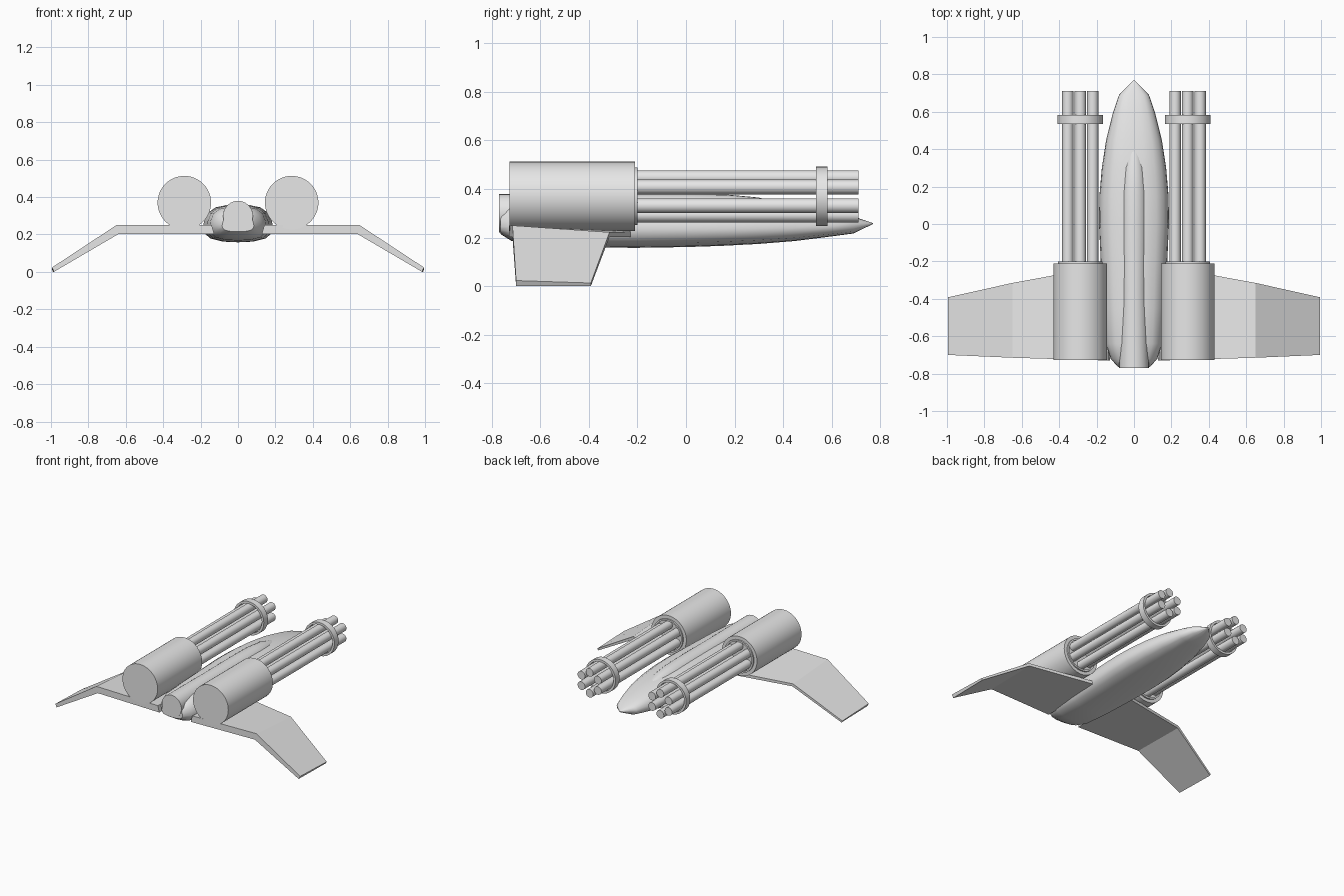
import bpy, bmesh, math
from mathutils import Matrix

if "Cube" in bpy.data.objects:
    bpy.data.objects.remove(bpy.data.objects["Cube"])

hull_grey = bpy.data.materials.new("hull_grey")
hull_grey.diffuse_color = (0.8, 0.8, 0.8, 1)
hull_grey.use_nodes = True
hull_grey.node_tree.nodes["Principled BSDF"].inputs["Base Color"].default_value = hull_grey.diffuse_color


def finish(name, bm, smooth=None):
    bmesh.ops.recalc_face_normals(bm, faces=bm.faces[:])
    me = bpy.data.meshes.new(name)
    bm.to_mesh(me)
    bm.free()
    me.materials.append(hull_grey)
    ob = bpy.data.objects.new(name, me)
    bpy.context.collection.objects.link(ob)
    if smooth:
        bpy.ops.object.select_all(action='DESELECT')
        ob.select_set(True)
        bpy.context.view_layer.objects.active = ob
        bpy.ops.object.shade_smooth_by_angle(angle=math.radians(smooth))
    return ob


def loft(name, rings, smooth=None, closed=False):
    """Skin a list of point rings; cap both ends, or join them when closed."""
    bm = bmesh.new()
    vs = [[bm.verts.new(p) for p in r] for r in rings]
    n = len(vs[0])
    pairs = list(zip(vs, vs[1:])) + ([(vs[-1], vs[0])] if closed else [])
    for a, b in pairs:
        for i in range(n):
            j = (i + 1) % n
            bm.faces.new((a[i], a[j], b[j], b[i]))
    if not closed:
        bm.faces.new(vs[0])
        bm.faces.new(vs[-1])
    return finish(name, bm, smooth)


def circle(x, y, z, r, n):
    return [(x + r * math.cos(2 * math.pi * i / n), y,
             z + r * math.sin(2 * math.pi * i / n)) for i in range(n)]


def rod(name, x, z, r, y0, y1, n):
    return loft(name, [circle(x, y0, z, r, n), circle(x, y1, z, r, n)], 40)


def tube(name, x, z, r, r_in, y0, y1, n):
    return loft(name, [circle(x, y, z, q, n) for y, q in
                       ((y0, r), (y1, r), (y1, r_in), (y0, r_in))], 40, True)


# Fuselage: half cross-section mirrored, scaled by stations along y
half = [(0, -1), (0.45, -0.95), (0.8, -0.75), (0.95, -0.4), (1, 0),
        (0.97, 0.3), (0.86, 0.65), (0.64, 0.88), (0.32, 0.98), (0, 1)]
section = half + [(-x, z) for x, z in reversed(half[1:-1])]
# y, half width, bottom, middle, top
stations = [(-0.765, 0.085, 0.215, 0.245, 0.305), (-0.72, 0.125, 0.187, 0.245, 0.335),
            (-0.64, 0.152, 0.168, 0.24, 0.35), (-0.45, 0.166, 0.159, 0.235, 0.357),
            (-0.2, 0.178, 0.158, 0.235, 0.36), (0.0, 0.187, 0.161, 0.235, 0.36),
            (0.15, 0.185, 0.166, 0.235, 0.357), (0.3, 0.172, 0.174, 0.237, 0.349),
            (0.45, 0.149, 0.186, 0.24, 0.335), (0.6, 0.111, 0.205, 0.245, 0.308),
            (0.69, 0.08, 0.217, 0.25, 0.287), (0.77, 0.002, 0.256, 0.258, 0.26)]
loft("fuselage", [[(w * fx, y, zm + fz * ((zt - zm) if fz > 0 else (zm - zb)))
                   for fx, fz in section] for y, w, zb, zm, zt in stations], 35)

# Dorsal spine running from the tail to the canopy tip: y, radius, top height
spine = [(-0.77, 0.08, 0.38), (-0.6, 0.077, 0.38), (-0.35, 0.07, 0.38),
         (0.0, 0.075, 0.38), (0.17, 0.073, 0.377), (0.3, 0.06, 0.365),
         (0.41, 0.03, 0.335)]
loft("dorsal_spine", [circle(0, y, t - r, r, 24) for y, r, t in spine], 35)

# Rotary guns and bent wings on both sides
# wing ribs: x, trailing y, leading y, trailing top/bottom, leading top/bottom
ribs = [(0.14, -0.73, -0.222, 0.25, 0.203, 0.225, 0.203),
        (0.65, -0.715, -0.315, 0.25, 0.203, 0.222, 0.203),
        (0.995, -0.70, -0.392, 0.023, 0.001, 0.013, 0.0)]
for side, s in (("right", 1), ("left", -1)):
    gx, gz = s * 0.287, 0.37
    rod(side + "_gun_housing", gx, gz, 0.143, -0.727, -0.21, 48)
    tube(side + "_gun_collar", gx, gz, 0.119, 0.107, -0.215, -0.2, 48)
    tube(side + "_barrel_clamp", gx, gz, 0.122, 0.106, 0.535, 0.583, 48)
    for k in range(6):
        a = math.radians(30 + 60 * k)
        rod(f"{side}_barrel_{k + 1}", gx + 0.077 * math.cos(a),
            gz + 0.077 * math.sin(a), 0.03, -0.22, 0.71, 20)
    loft(side + "_wing", [[(s * x, yt, tt), (s * x, yl, lt),
                           (s * (x - 0.006), yl, lb), (s * (x - 0.012), yt, tb)]
                          for x, yt, yl, tt, tb, lt, lb in ribs])
